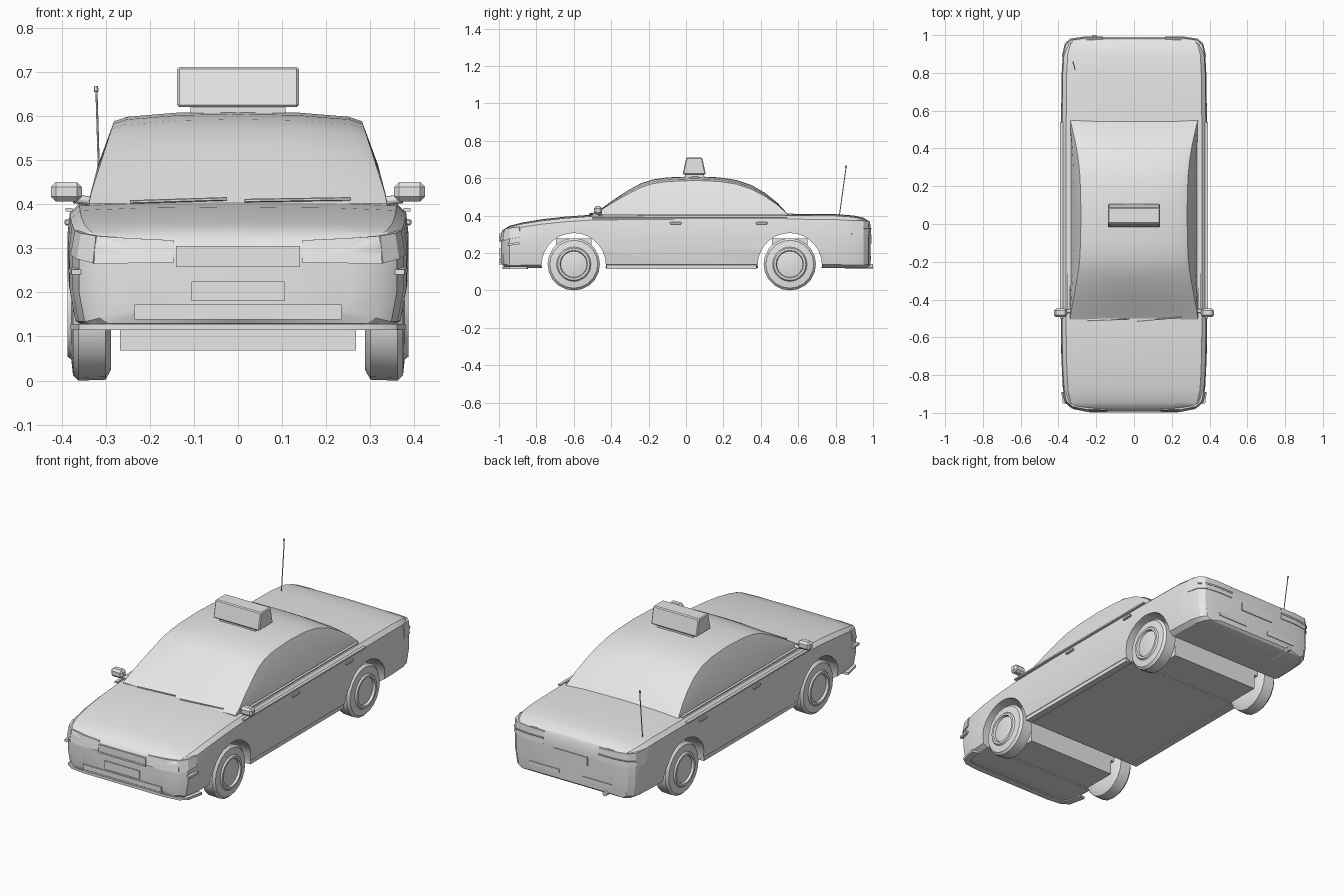
import bpy, bmesh, math
from mathutils import Vector, Matrix

if "Cube" in bpy.data.objects:
    bpy.data.objects.remove(bpy.data.objects["Cube"])

paint = bpy.data.materials.new("light_grey")
paint.diffuse_color = (0.8, 0.8, 0.8, 1)
paint.use_nodes = True
paint.node_tree.nodes["Principled BSDF"].inputs["Base Color"].default_value = paint.diffuse_color


def finish(name, bm, angle=30):
    bmesh.ops.recalc_face_normals(bm, faces=bm.faces)
    me = bpy.data.meshes.new(name)
    bm.to_mesh(me)
    bm.free()
    ob = bpy.data.objects.new(name, me)
    bpy.context.collection.objects.link(ob)
    me.materials.append(paint)
    smooth(ob, angle)
    return ob


def smooth(ob, angle=30):
    bpy.ops.object.select_all(action='DESELECT')
    ob.select_set(True)
    bpy.context.view_layer.objects.active = ob
    bpy.ops.object.shade_smooth_by_angle(angle=math.radians(angle))


def loft(name, rings, closed=True, angle=30):
    """Skin equal-length rings of points and cap both ends."""
    bm = bmesh.new()
    vs = [[bm.verts.new(p) for p in r] for r in rings]
    n = len(rings[0])
    for a, b in zip(vs, vs[1:]):
        for i in range(n):
            j = (i + 1) % n
            bm.faces.new((a[i], a[j], b[j], b[i]))
    bm.faces.new(vs[0])
    bm.faces.new(vs[-1])
    return finish(name, bm, angle)


def both_sides(half, y):
    """Mirror a half section (x, z), running from bottom to top centre."""
    pts = half + [(-x, z) for x, z in reversed(half) if x > 0]
    return [(x, y, z) for x, z in pts]


def box(name, lo, hi, taper_y=1.0, bevel=0.0):
    bm = bmesh.new()
    bmesh.ops.create_cube(bm, size=1)
    c = (Vector(lo) + Vector(hi)) / 2
    d = Vector(hi) - Vector(lo)
    for v in bm.verts:
        t = taper_y if v.co.z > 0 else 1
        v.co = Vector((c.x + v.co.x * d.x, c.y + v.co.y * d.y * t, c.z + v.co.z * d.z))
    if bevel:
        bmesh.ops.bevel(bm, geom=bm.edges[:], offset=bevel, segments=1, affect='EDGES')
    return finish(name, bm)


def rod(name, a, b, r, sides=8):
    a, b = Vector(a), Vector(b)
    bm = bmesh.new()
    m = Matrix.Translation((a + b) / 2) @ (b - a).to_track_quat('Z', 'Y').to_matrix().to_4x4()
    bmesh.ops.create_cone(bm, cap_ends=True, segments=sides, radius1=r, radius2=r,
                          depth=(b - a).length, matrix=m)
    return finish(name, bm, 50)


def wrap(name, path, z_lo, z_hi, lean=0.0, depth=0.03):
    """Panel following a plan path; lean moves its top edge inward."""
    rings = []
    for k, (x, y) in enumerate(path):
        p, q = path[max(k - 1, 0)], path[min(k + 1, len(path) - 1)]
        n = Vector((q[1] - p[1], p[0] - q[0])).normalized()
        if n.x * x + n.y * y < 0:
            n = -n
        t = k / (len(path) - 1)
        lo, hi = z_lo[0] + t * (z_lo[1] - z_lo[0]), z_hi[0] + t * (z_hi[1] - z_hi[0])

        def at(o, z):
            return (x + n.x * o, y + n.y * o, z)
        rings.append([at(0.006, lo), at(0.006 - lean, hi), at(-depth, hi), at(-depth, lo)])
    return loft(name, rings)


# Lower body: y, half width, bottom, top
stations = [(-.99, .25, .15, .30), (-.975, .325, .13, .325), (-.945, .36, .12, .345),
            (-.88, .375, .12, .362), (-.78, .382, .12, .379), (-.65, .385, .12, .394),
            (-.5, .387, .12, .405), (0, .387, .12, .41), (.55, .386, .12, .41),
            (.8, .383, .12, .408), (.9, .377, .12, .40), (.95, .362, .12, .388),
            (.975, .335, .125, .373), (.986, .26, .135, .352)]
rings = []
for y, w, zb, zt in stations:
    h = zt - zb
    shape = [(0, 0), (.90, 0), (.965, .06), (1, .35), (1, .72), (.985, .90),
             (.93, .97), (.6, .99), (0, 1)]
    rings.append(both_sides([(w * f, zb + h * g) for f, g in shape], y))
body = loft("lower_body", rings)

# Wheel arches cut right through the body
AXLES = (-.60, .555)
for y in AXLES:
    cutter = rod("arch_cutter", (-.6, y, .135), (.6, y, .135), .172, 28)
    cutter.hide_render = True
    mod = body.modifiers.new("arch", 'BOOLEAN')
    mod.operation, mod.solver, mod.object = 'DIFFERENCE', 'EXACT', cutter
    bpy.context.view_layer.objects.active = body
    bpy.ops.object.modifier_apply(modifier=mod.name)
    bpy.data.objects.remove(cutter)
smooth(body)

# Cabin: y and roof height along the centre line
cabin = [(-.505, .402), (-.46, .432), (-.39, .483), (-.31, .535), (-.24, .573), (-.18, .592),
         (-.1, .604), (.05, .61), (.18, .604), (.27, .590), (.35, .563), (.42, .523),
         (.49, .467), (.55, .402)]
rings = []
for y, z in cabin:
    c = min(1, (z - .395) / .15)
    ze = z - .022 * c
    w = .338 - max(0, ze - .41) * .32
    m = .338 - max(0, (ze + .39) / 2 - .41) * .26
    rings.append(both_sides([(0, .36), (.340, .36), (m, (ze + .39) / 2), (w, ze),
                             (w - .03, z - .012 * c), (.13, z - .002), (0, z)], y))
loft("cabin", rings, angle=35)


# Wheels: tyre and hub lathed from one profile (x, radius)
def wheel(name, s, y):
    prof = [(.288, .06), (.288, .115), (.30, .138), (.362, .14), (.374, .128), (.378, .092),
            (.386, .086), (.386, .074), (.374, .07), (.38, .035)]
    n = 20
    rings = [[(s * x, y + r * math.cos(2 * math.pi * i / n), .14 + r * math.sin(2 * math.pi * i / n))
              for i in range(n)] for x, r in prof]
    loft(name, rings)


for end, y in zip(("front", "rear"), AXLES):
    for side, s in (("left", -1), ("right", 1)):
        wheel(f"{end}_{side}_wheel", s, y)
    # Block that joins the wheels under the body
    box(f"{end}_axle_block", (-.30, y - .095, .15), (.30, y + .095, .277))
    box(f"{end}_axle_base", (-.268, y - .095, .068), (.268, y + .095, .151))

# Parts found on both sides
for side, s in (("left", -1), ("right", 1)):
    nose = [(s * x, y) for x, y in ((.145, -.99), (.25, -.988), (.325, -.973), (.36, -.943), (.374, -.89))]
    tail = [(s * x, y) for x, y in ((.165, .984), (.26, .984), (.335, .973), (.362, .948), (.376, .885))]
    wrap(f"{side}_headlight", nose[:3], (.268, .264), (.318, .328), .012)
    wrap(f"{side}_indicator", nose[2:], (.266, .285), (.328, .34), .01)
    wrap(f"{side}_tail_light", tail, (.298, .30), (.365, .375), .006)
    wrap(f"{side}_tail_light_bar", tail[:4], (.326, .326), (.333, .333), -.003)
    wrap(f"{side}_bumper_marker", [(s * .371, -.95), (s * .379, -.89)], (.24, .245), (.252, .257), 0, .02)
    # Waist trim, sill and door handles
    xs = sorted((s * .375, s * .391))
    box(f"{side}_waist_trim", (xs[0], -.5, .383), (xs[1], .54, .391))
    xs = sorted((s * .338, s * .352))
    box(f"{side}_window_trim", (xs[0], -.45, .395), (xs[1], .53, .407))
    xs = sorted((s * .335, s * .372))
    box(f"{side}_sill", (xs[0], -.425, .115), (xs[1], .378, .135))
    for k, y in enumerate((-.085, .375)):
        xs = sorted((s * .38, s * .393))
        box(f"{side}_door_handle_{k + 1}", (xs[0], y, .352), (xs[1], y + .06, .366), bevel=.003)
    # Door mirror and its arm
    xs = sorted((s * .354, s * .424))
    box(f"{side}_mirror", (xs[0], -.493, .406), (xs[1], -.448, .45), bevel=.011)
    rod(f"{side}_mirror_arm", (s * .315, -.455, .405), (s * .372, -.467, .412), .01)

# Nose details
for name, w, z0, z1 in (("grille", .14, .258, .305), ("front_number_plate", .105, .18, .225),
                        ("lower_intake", .235, .145, .172)):
    box(name, (-w, -.996, z0), (w, -.97, z1))
box("grille_strip", (-.14, -.9985, .262), (.14, -.98, .268))
box("intake_strip", (-.235, -.9985, .138), (.235, -.965, .146))
wrap("front_lip", [(-.374, -.85), (-.355, -.94), (-.32, -.965), (-.24, -.975),
                   (.24, -.975), (.32, -.965), (.355, -.94), (.374, -.85)],
     (.115, .115), (.128, .128))

# Tail details
box("rear_number_plate", (-.1, .96, .25), (.1, .991, .295))
for s, side in ((-1, "left"), (1, "right")):
    xs = sorted((s * .07, s * .25))
    box(f"{side}_rear_bumper_slot", (xs[0], .96, .165), (xs[1], .990, .185))
rod("exhaust_pipe", (-.21, .85, .13), (-.21, 1.0, .13), .012, 10)

# Wipers
rod("left_wiper", (-.245, -.512, .405), (-.025, -.503, .412), .004, 6)
rod("right_wiper", (.015, -.515, .408), (.255, -.493, .412), .004, 6)

# Roof sign
box("sign_base", (-.108, -.005, .60), (.108, .095, .622))
box("sign_box", (-.138, -.018, .62), (.138, .106, .711), taper_y=.68, bevel=.005)

# Aerial
rod("aerial", (-.313, .82, .40), (-.321, .856, .66), .0025, 6)
rod("aerial_tip", (-.321, .854, .655), (-.322, .857, .667), .005, 6)
